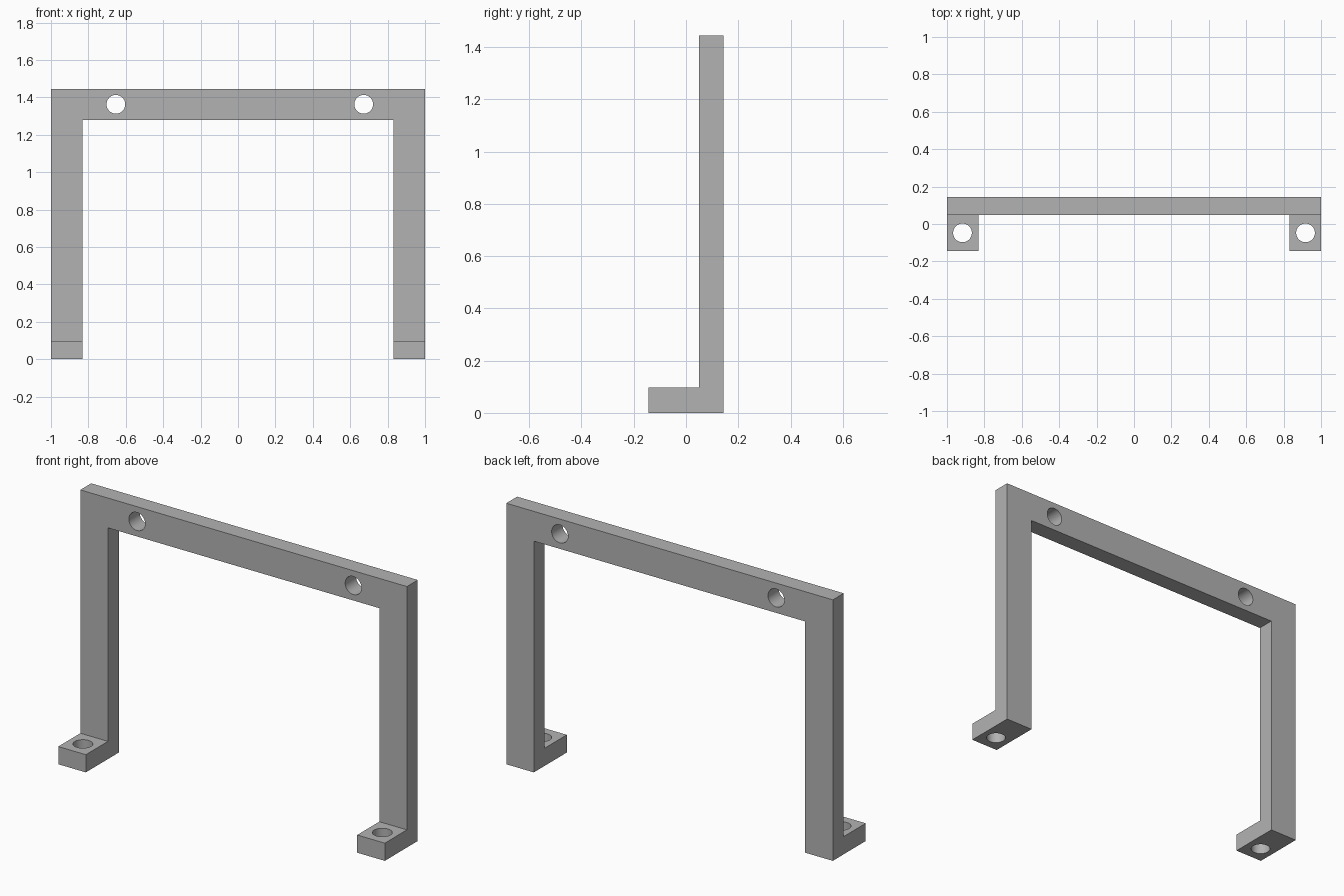
import bpy
import bmesh
import math
from mathutils import Matrix, Vector

default = bpy.data.objects.get("Cube")
if default:
    bpy.data.objects.remove(default, do_unlink=True)

# Main dimensions
HALF_W, INNER = 1.0, 0.831
TOP, BEAM_Z, FOOT_Z = 1.445, 1.28, 0.098
FRONT, FACE, BACK = -0.144, 0.049, 0.144
HOLE_R = 0.05

grey = bpy.data.materials.new("plain_grey")
grey.use_nodes = True
colour = (0.45, 0.45, 0.45, 1)
grey.diffuse_color = colour
grey.node_tree.nodes["Principled BSDF"].inputs["Base Color"].default_value = colour


def make_object(name, bm):
    mesh = bpy.data.meshes.new(name)
    bmesh.ops.recalc_face_normals(bm, faces=bm.faces[:])
    bm.to_mesh(mesh)
    bm.free()
    mesh.materials.append(grey)
    obj = bpy.data.objects.new(name, mesh)
    bpy.context.collection.objects.link(obj)
    return obj


def extrude(bm, faces, dy):
    result = bmesh.ops.extrude_face_region(bm, geom=faces)
    verts = [g for g in result["geom"] if isinstance(g, bmesh.types.BMVert)]
    bmesh.ops.translate(bm, verts=verts, vec=(0, dy, 0))


# Arch outline with a separate square at the bottom of each leg
bm = bmesh.new()


def v(x, z):
    return bm.verts.new((x, FACE, z))


leg_l = [v(HALF_W, FOOT_Z), v(INNER, FOOT_Z)]
leg_r = [v(-HALF_W, FOOT_Z), v(-INNER, FOOT_Z)]
bm.faces.new([leg_r[0], leg_r[1], v(-INNER, BEAM_Z), v(INNER, BEAM_Z),
              leg_l[1], leg_l[0], v(HALF_W, TOP), v(-HALF_W, TOP)])
for side, leg in ((1, leg_l), (-1, leg_r)):
    bm.faces.new([leg[0], leg[1], v(side * INNER, 0), v(side * HALF_W, 0)])

# Thickness of the frame, then the feet pulled forward
extrude(bm, bm.faces[:], BACK - FACE)
bmesh.ops.recalc_face_normals(bm, faces=bm.faces[:])
feet = [f for f in bm.faces
        if f.normal.y < -0.9 and f.calc_center_median().z < FOOT_Z]
extrude(bm, feet, FRONT - FACE)
bmesh.ops.dissolve_limit(bm, angle_limit=math.radians(1),
                         verts=bm.verts[:], edges=bm.edges[:])
frame = make_object("bracket_frame", bm)

# Cutters for the beam holes (along y) and the foot holes (along z)
bm = bmesh.new()
along_y = Matrix.Rotation(math.pi / 2, 4, "X")
foot_y = (FRONT + FACE) / 2
holes = [((-0.653, 0.1, 1.363), along_y), ((0.672, 0.1, 1.363), along_y),
         ((-0.917, foot_y, 0.05), Matrix()), ((0.917, foot_y, 0.05), Matrix())]
for place, turn in holes:
    bmesh.ops.create_cone(bm, cap_ends=True, segments=48, radius1=HOLE_R,
                          radius2=HOLE_R, depth=0.16,
                          matrix=Matrix.Translation(Vector(place)) @ turn)
cutter = make_object("hole_cutter", bm)
cutter.hide_render = True

# Cut the holes, then drop the cutter
cut = frame.modifiers.new("holes", "BOOLEAN")
cut.operation = "DIFFERENCE"
cut.solver = "EXACT"
cut.object = cutter
bpy.context.view_layer.objects.active = frame
frame.select_set(True)
bpy.ops.object.modifier_apply(modifier=cut.name)
bpy.data.objects.remove(cutter, do_unlink=True)
bpy.ops.object.shade_smooth_by_angle(angle=math.radians(30))
